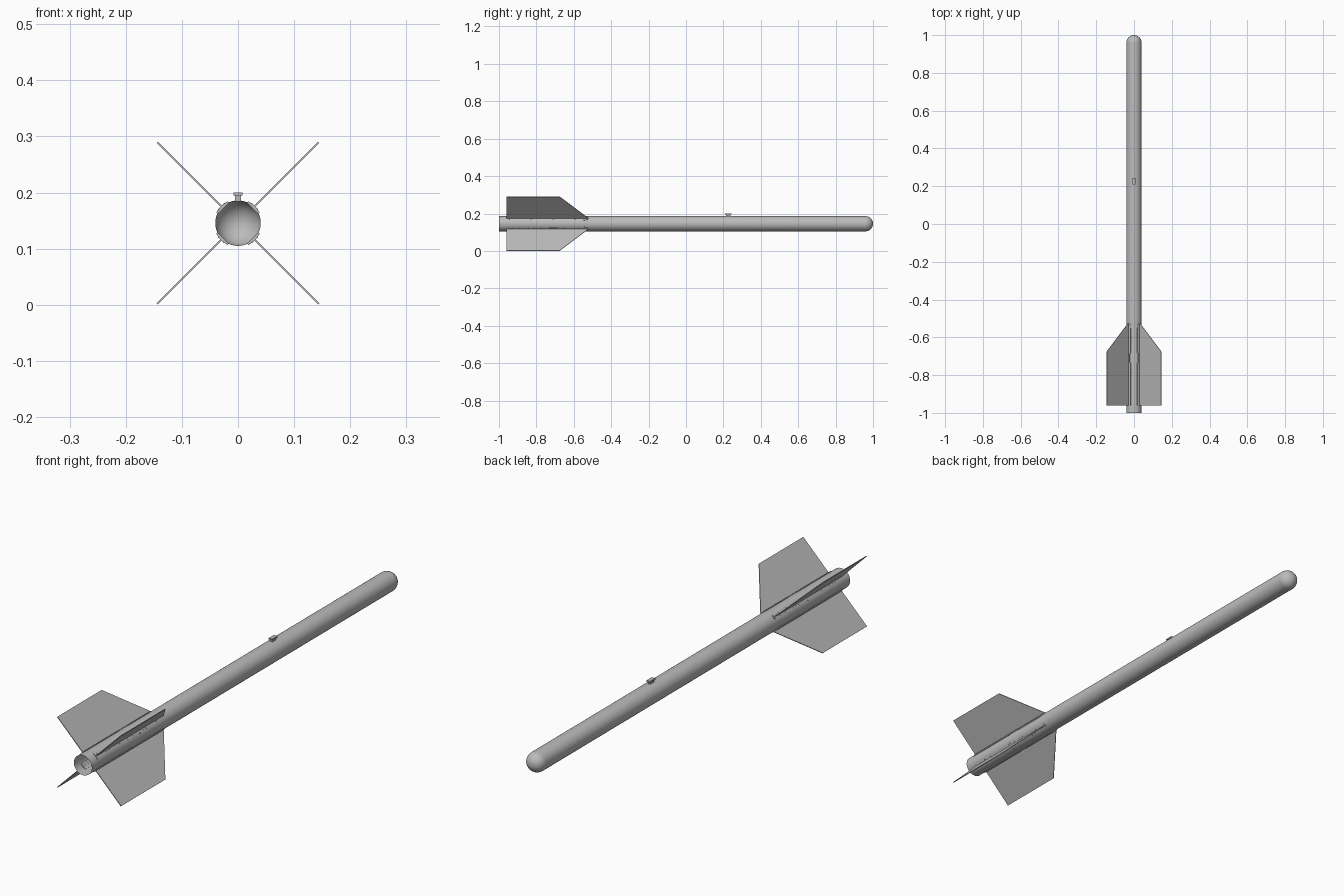
import bpy, bmesh, math
from mathutils import Vector

if "Cube" in bpy.data.objects:
    bpy.data.objects.remove(bpy.data.objects["Cube"])

CZ = 0.1455          # height of the body axis
R = 0.0405           # body radius

grey = bpy.data.materials.new("plain_grey")
grey.diffuse_color = (0.5, 0.5, 0.5, 1)
grey.use_nodes = True
grey.node_tree.nodes["Principled BSDF"].inputs["Base Color"].default_value = grey.diffuse_color


def polar(r, deg, y):
    """Point at radius r and angle deg around the long axis."""
    a = math.radians(deg)
    return Vector((r * math.cos(a), y, CZ + r * math.sin(a)))


def finish(name, bm, smooth=True):
    bmesh.ops.recalc_face_normals(bm, faces=bm.faces[:])
    mesh = bpy.data.meshes.new(name)
    bm.to_mesh(mesh)
    bm.free()
    mesh.materials.append(grey)
    ob = bpy.data.objects.new(name, mesh)
    bpy.context.collection.objects.link(ob)
    if smooth:
        bpy.ops.object.select_all(action='DESELECT')
        ob.select_set(True)
        bpy.context.view_layer.objects.active = ob
        bpy.ops.object.shade_smooth_by_angle(angle=math.radians(35))
    return ob


def skin(bm, rings, closed):
    """Join equal-length rows of points with quads."""
    rows = [[bm.verts.new(p) for p in ring] for ring in rings]
    n = len(rows[0])
    for a, b in zip(rows, rows[1:]):
        for i in range(n if closed else n - 1):
            j = (i + 1) % n
            bm.faces.new((a[i], a[j], b[j], b[i]))
    return rows


def box(bm, x, y0, y1, z0, z1):
    rows = skin(bm, [[(-x, y, z0), (x, y, z0), (x, y, z1), (-x, y, z1)]
                     for y in (y0, y1)], True)
    for r in rows:
        bm.faces.new(r)


# Hollow body tube, open at the tail, with a hemispherical nose
SEG = 64
profile = [(R, -1.0), (R, -0.5), (R, 0.2)]
profile += [(R * math.cos(t), 1 - R + R * math.sin(t))
            for t in (math.radians(90 * k / 14) for k in range(14))]
bm = bmesh.new()
rows = skin(bm, [[polar(r, 360 * i / SEG, y) for i in range(SEG)]
                 for r, y in profile], True)
tip = bm.verts.new((0, 1, CZ))
for i in range(SEG):
    bm.faces.new((rows[-1][i], rows[-1][(i + 1) % SEG], tip))
finish("body_tube", bm)

# Fins with curved root mounts, in an X layout
fin_outline = [(0.038, -0.96), (0.2035, -0.96), (0.2035, -0.675), (0.05, -0.53), (0.038, -0.52)]
mount_stations = [(-0.96, 20), (-0.735, 20), (-0.733, 13), (-0.685, 13), (-0.683, 20),
                  (-0.55, 20), (-0.537, 17), (-0.527, 12), (-0.521, 4)]
for k in range(4):
    ang = 45 + 90 * k
    side = polar(1, ang + 90, 0) - Vector((0, 0, CZ))

    bm = bmesh.new()
    rows = skin(bm, [[polar(r, ang, y) + side * t for r, y in fin_outline]
                     for t in (-0.0015, 0.0015)], True)
    for r in rows:
        bm.faces.new(r)
    finish(f"fin_{k + 1}", bm, smooth=False)

    bm = bmesh.new()
    rings = []
    for y, h in mount_stations:
        ring = [polar(0.0395, ang - h, y)]
        ring += [polar(0.0428, ang - h + 2 * h * i / 8, y) for i in range(9)]
        ring.append(polar(0.0395, ang + h, y))
        rings.append(ring)
    rows = skin(bm, rings, False)
    bm.faces.new(rows[0])
    bm.faces.new(rows[-1])
    finish(f"fin_mount_{k + 1}", bm)

    # Two rows of small rivets beside each fin
    bm = bmesh.new()
    for s in (-9, 9):
        out = polar(1, ang + s, 0) - Vector((0, 0, CZ))
        tan = polar(1, ang + s + 90, 0) - Vector((0, 0, CZ))
        for i in range(24):
            c = polar(0, 0, -0.945 + 0.0168 * i)
            rows = skin(bm, [[c + out * r + tan * 0.0016 * math.cos(a)
                              + Vector((0, 0.0016 * math.sin(a), 0))
                              for a in (math.tau * j / 6 for j in range(6))]
                             for r in (0.0422, 0.0433)], True)
            bm.faces.new(rows[-1])
    finish(f"rivets_{k + 1}", bm, smooth=False)

# Launch lug on top: stem with an overhanging plate
bm = bmesh.new()
box(bm, 0.005, 0.215, 0.238, CZ + R - 0.002, 0.196)
box(bm, 0.008, 0.209, 0.243, 0.195, 0.2005)
finish("launch_lug", bm, smooth=False)
